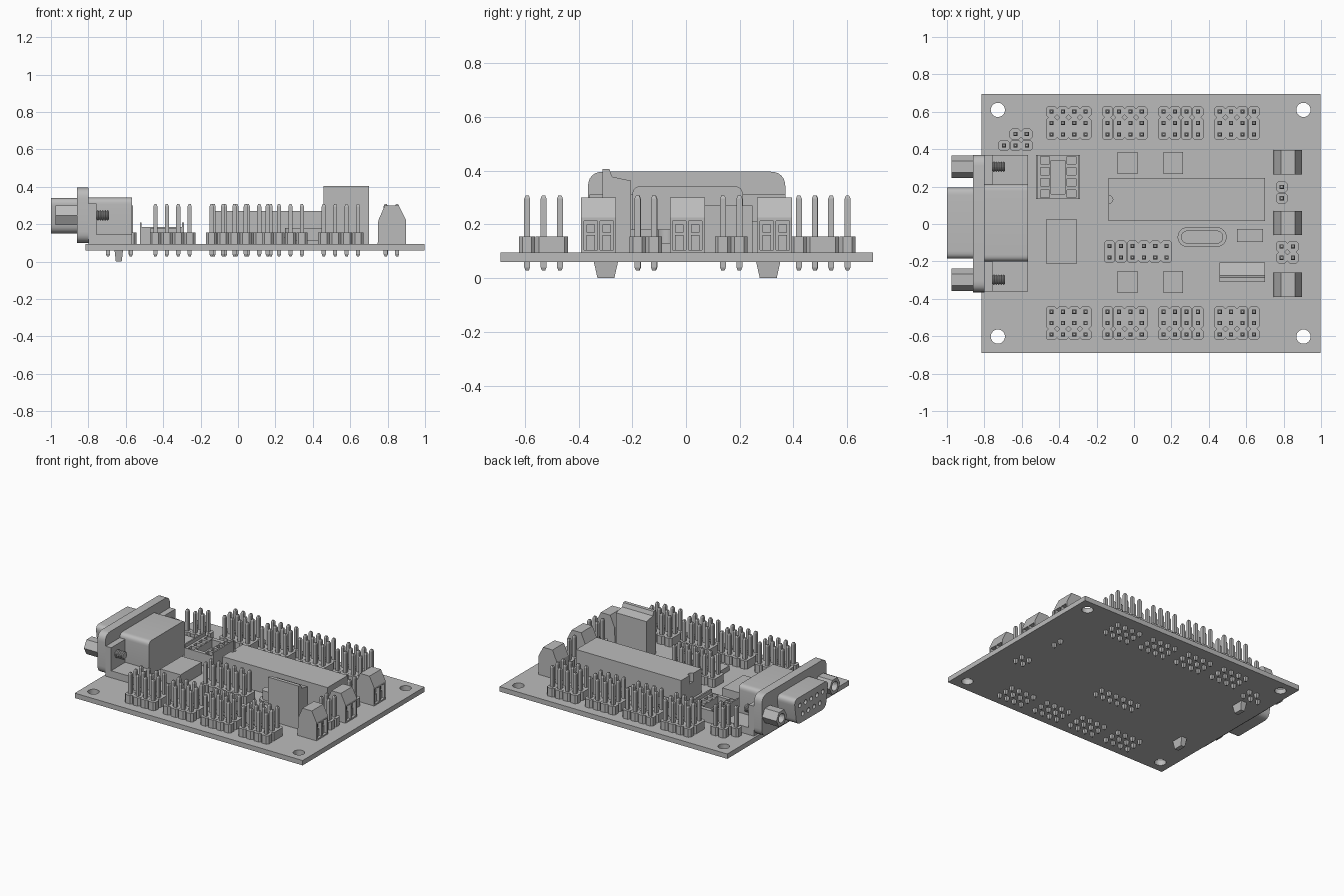
import bpy, bmesh, math
from mathutils import Vector

if "Cube" in bpy.data.objects:
    bpy.data.objects.remove(bpy.data.objects["Cube"], do_unlink=True)

GREY = (0.5, 0.5, 0.5, 1)
mat = bpy.data.materials.new("plain grey")
mat.use_nodes = True
mat.diffuse_color = GREY
mat.node_tree.nodes["Principled BSDF"].inputs["Base Color"].default_value = GREY

BASE, TOP = 0.06, 0.095   # underside and top of the board


# --- helpers ---
def place(axis, u, v, w):
    return Vector({"x": (w, u, v), "y": (u, w, v), "z": (u, v, w)}[axis])


def prism(bm, axis, pts, lo, hi, scale=1.0):
    """Extrude a 2D profile along an axis; scale shrinks the hi end."""
    cu = sum(p[0] for p in pts) / len(pts)
    cv = sum(p[1] for p in pts) / len(pts)
    a = [bm.verts.new(place(axis, u, v, lo)) for u, v in pts]
    b = [bm.verts.new(place(axis, cu + (u - cu) * scale, cv + (v - cv) * scale, hi)) for u, v in pts]
    bm.faces.new(a)
    bm.faces.new(b[::-1])
    for i in range(len(pts)):
        j = (i + 1) % len(pts)
        bm.faces.new((a[i], a[j], b[j], b[i]))


def rect(u0, u1, v0, v1):
    return [(u0, v0), (u1, v0), (u1, v1), (u0, v1)]


def ngon(u, v, r, n, turn=0.0):
    return [(u + r * math.cos(turn + i * math.tau / n), v + r * math.sin(turn + i * math.tau / n))
            for i in range(n)]


def rounded(pts, r, steps=6):
    """Round every corner of a profile with a small quadratic arc."""
    out = []
    for i, p in enumerate(pts):
        p = Vector(p)
        a = p + (Vector(pts[i - 1]) - p).normalized() * r
        b = p + (Vector(pts[(i + 1) % len(pts)]) - p).normalized() * r
        for k in range(steps + 1):
            t = k / steps
            out.append(tuple(a * (1 - t) ** 2 + p * 2 * t * (1 - t) + b * t * t))
    return out


def box(bm, x0, x1, y0, y1, z0, z1):
    prism(bm, "z", rect(x0, x1, y0, y1), z0, z1)


def finish(bm, name, smooth=False):
    bmesh.ops.recalc_face_normals(bm, faces=bm.faces)
    mesh = bpy.data.meshes.new(name)
    bm.to_mesh(mesh)
    bm.free()
    mesh.materials.append(mat)
    ob = bpy.data.objects.new(name, mesh)
    bpy.context.collection.objects.link(ob)
    bpy.ops.object.select_all(action="DESELECT")
    ob.select_set(True)
    bpy.context.view_layer.objects.active = ob
    if smooth:
        bpy.ops.object.shade_smooth_by_angle(angle=math.radians(30))
    return ob


def cut(ob, bm):
    """Subtract the cutter mesh from an object."""
    cutter = finish(bm, "cutter")
    cutter.hide_render = True
    mod = ob.modifiers.new("cut", "BOOLEAN")
    mod.operation, mod.solver, mod.object = "DIFFERENCE", "EXACT", cutter
    bpy.context.view_layer.objects.active = ob
    bpy.ops.object.modifier_apply(modifier=mod.name)
    bpy.data.objects.remove(cutter, do_unlink=True)


# --- circuit board with mounting holes ---
bm = bmesh.new()
box(bm, -0.815, 0.997, -0.69, 0.695, BASE, TOP)
board = finish(bm, "circuit_board")
bm = bmesh.new()
for x in (-0.728, 0.906):
    for y in (-0.602, 0.61):
        prism(bm, "z", ngon(x, y, 0.038, 32), 0, 0.2)
cut(board, bm)


# --- pin headers: chamfered housings and square pins ---
PITCH = 0.061


def header(name, cx, cy, cols, groups):
    """groups lists how many pin rows each housing strip spans, front to back."""
    bm = bmesh.new()
    rows = sum(groups)
    for c in range(cols):
        x = cx + (c - (cols - 1) / 2) * PITCH
        y = cy - rows / 2 * PITCH
        for g in groups:
            h, e, k = PITCH / 2 - 0.0005, y + g * PITCH - 0.001, 0.013
            prism(bm, "z", [(x - h, y + k), (x - h + k, y), (x + h - k, y), (x + h, y + k),
                            (x + h, e - k), (x + h - k, e), (x - h + k, e), (x - h, e - k)], TOP, 0.155)
            for r in range(g):
                py, w = y + (r + 0.5) * PITCH, 0.011
                pin = rect(x - w, x + w, py - w, py + w)
                prism(bm, "z", pin, 0.04, 0.295)
                prism(bm, "z", pin, 0.295, 0.307, 0.55)
                prism(bm, "z", pin, 0.04, 0.028, 0.55)
            y += g * PITCH
    finish(bm, name)


for i in range(4):
    header(f"back_header_{i + 1}", -0.35 + 0.3 * i, 0.54, 4, (2, 1))
    header(f"front_header_{i + 1}", -0.35 + 0.3 * i, -0.53, 4, (1, 2))
header("centre_header", 0.022, -0.148, 6, (2,))
header("corner_header_front", -0.634, 0.42, 3, (1,))
header("corner_header_back", -0.604, 0.481, 2, (1,))
header("jumper_header", 0.79, 0.168, 1, (1, 1))
header("side_header", 0.82, -0.15, 2, (1, 1))

# --- screw terminals with wire openings ---
for i, y in enumerate((-0.325, 0.005, 0.33)):
    bm = bmesh.new()
    prism(bm, "y", [(0.747, TOP), (0.897, TOP), (0.897, 0.225), (0.86, 0.3),
                    (0.785, 0.3), (0.75, 0.22)], y - 0.065, y + 0.065)
    terminal = finish(bm, f"screw_terminal_{i + 1}")
    bm = bmesh.new()
    for s in (-1, 1):
        cy = y + s * 0.03
        box(bm, 0.86, 0.95, cy - 0.025, cy + 0.025, 0.105, 0.212)
    cut(terminal, bm)
    bm = bmesh.new()
    for s in (-1, 1):
        cy = y + s * 0.03
        box(bm, 0.85, 0.88, cy - 0.016, cy + 0.016, 0.105, 0.16)
        box(bm, 0.85, 0.875, cy - 0.016, cy + 0.016, 0.17, 0.2)
    finish(bm, f"terminal_clamps_{i + 1}")

# --- long processor chip on its socket, notched at the left end ---
bm = bmesh.new()
box(bm, -0.135, 0.7, 0.016, 0.247, TOP, 0.27)
chip = finish(bm, "processor_chip")
bm = bmesh.new()
prism(bm, "z", ngon(-0.135, 0.131, 0.022, 20), 0.21, 0.3)
cut(chip, bm)

# --- upright regulator with a sloped front body and thin tab ---
bm = bmesh.new()
prism(bm, "x", [(-0.31, TOP), (-0.205, TOP), (-0.205, 0.362), (-0.275, 0.377),
                (-0.285, 0.405), (-0.31, 0.405)], 0.457, 0.7)
finish(bm, "regulator")

# --- crystal can ---
bm = bmesh.new()
for grow, z0, z1 in ((0.0, TOP, 0.115), (0.018, 0.115, 0.18)):
    r = 0.053 - grow
    pts = [(0.442 + r * math.cos(t), -0.07 + r * math.sin(t))
           for t in (math.pi * (k / 12 - 0.5) for k in range(13))]
    pts += [(0.728 - u, -0.14 - v) for u, v in pts]
    prism(bm, "z", pts, z0, z1)
finish(bm, "crystal", smooth=True)

# --- flat surface parts ---
for name, x0, x1, y0, y1, z in (
        ("small_chip_1", -0.088, 0.02, 0.267, 0.385, 0.13), ("small_chip_2", 0.158, 0.262, 0.267, 0.385, 0.13),
        ("small_chip_3", -0.088, 0.02, -0.37, -0.252, 0.13), ("small_chip_4", 0.158, 0.262, -0.37, -0.252, 0.13),
        ("capacitor", 0.55, 0.69, -0.097, -0.027, 0.13), ("relay_block", -0.467, -0.307, -0.214, 0.027, 0.18)):
    bm = bmesh.new()
    box(bm, x0, x1, y0, y1, TOP, z)
    finish(bm, name)

# --- eight-way chip socket ---
bm = bmesh.new()
box(bm, -0.525, -0.29, 0.134, 0.37, TOP, 0.185)
for x in (-0.525, -0.3):
    box(bm, x, x + 0.01, 0.134, 0.37, 0.18, 0.21)
socket = finish(bm, "chip_socket")
bm = bmesh.new()
box(bm, -0.445, -0.368, 0.16, 0.34, 0.13, 0.3)
for x in (-0.475, -0.335):
    for k in range(4):
        y = 0.162 + k * 0.06
        box(bm, x - 0.024, x + 0.024, y - 0.02, y + 0.02, 0.155, 0.3)
cut(socket, bm)

# --- nine-way port: flange, D-shaped shell, rear housing, bracket ---
bm = bmesh.new()
prism(bm, "x", rounded(rect(-0.365, 0.37, 0.1, 0.396), 0.06), -0.862, -0.8)
finish(bm, "port_flange", smooth=True)

bm = bmesh.new()
prism(bm, "x", rounded([(-0.16, 0.15), (0.17, 0.15), (0.2, 0.34), (-0.19, 0.34)], 0.045), -1.0, -0.86)
shell = finish(bm, "port_shell", smooth=True)
bm = bmesh.new()
for count, z in ((5, 0.28), (4, 0.21)):
    for k in range(count):
        prism(bm, "x", ngon(0.005 + (k - (count - 1) / 2) * 0.065, z, 0.016, 16), -1.1, -0.93)
cut(shell, bm)

bm = bmesh.new()
top_round = rounded(rect(-0.2, 0.212, 0.1, 0.342), 0.035)
prism(bm, "x", top_round, -0.8, -0.568)
finish(bm, "port_housing", smooth=True)

bm = bmesh.new()
box(bm, -0.8, -0.568, -0.36, 0.37, TOP, 0.145)
for y0, y1 in ((-0.36, -0.2), (0.21, 0.37)):
    box(bm, -0.8, -0.757, y0, y1, 0.14, 0.31)
finish(bm, "port_bracket")

# --- port fixings on both sides: hex nuts, threaded ends and board clips ---
for side, y in (("right", -0.298), ("left", 0.306)):
    bm = bmesh.new()
    prism(bm, "x", ngon(y, 0.247, 0.06, 6), -0.975, -0.86)
    nut = finish(bm, f"hex_nut_{side}")
    bm = bmesh.new()
    prism(bm, "x", ngon(y, 0.247, 0.033, 20), -1.1, -0.9)
    cut(nut, bm)

    bm = bmesh.new()
    prism(bm, "x", ngon(y, 0.247, 0.022, 16), -0.76, -0.69)
    for k in range(5):
        x = -0.749 + k * 0.013
        prism(bm, "x", ngon(y, 0.247, 0.029, 16), x, x - 0.005, 0.8)
        prism(bm, "x", ngon(y, 0.247, 0.029, 16), x, x + 0.005, 0.8)
    finish(bm, f"thread_{side}")

    bm = bmesh.new()
    prism(bm, "z", rect(-0.66, -0.615, y - 0.045, y + 0.045), BASE, 0.0, 0.7)
    finish(bm, f"board_clip_{side}")
